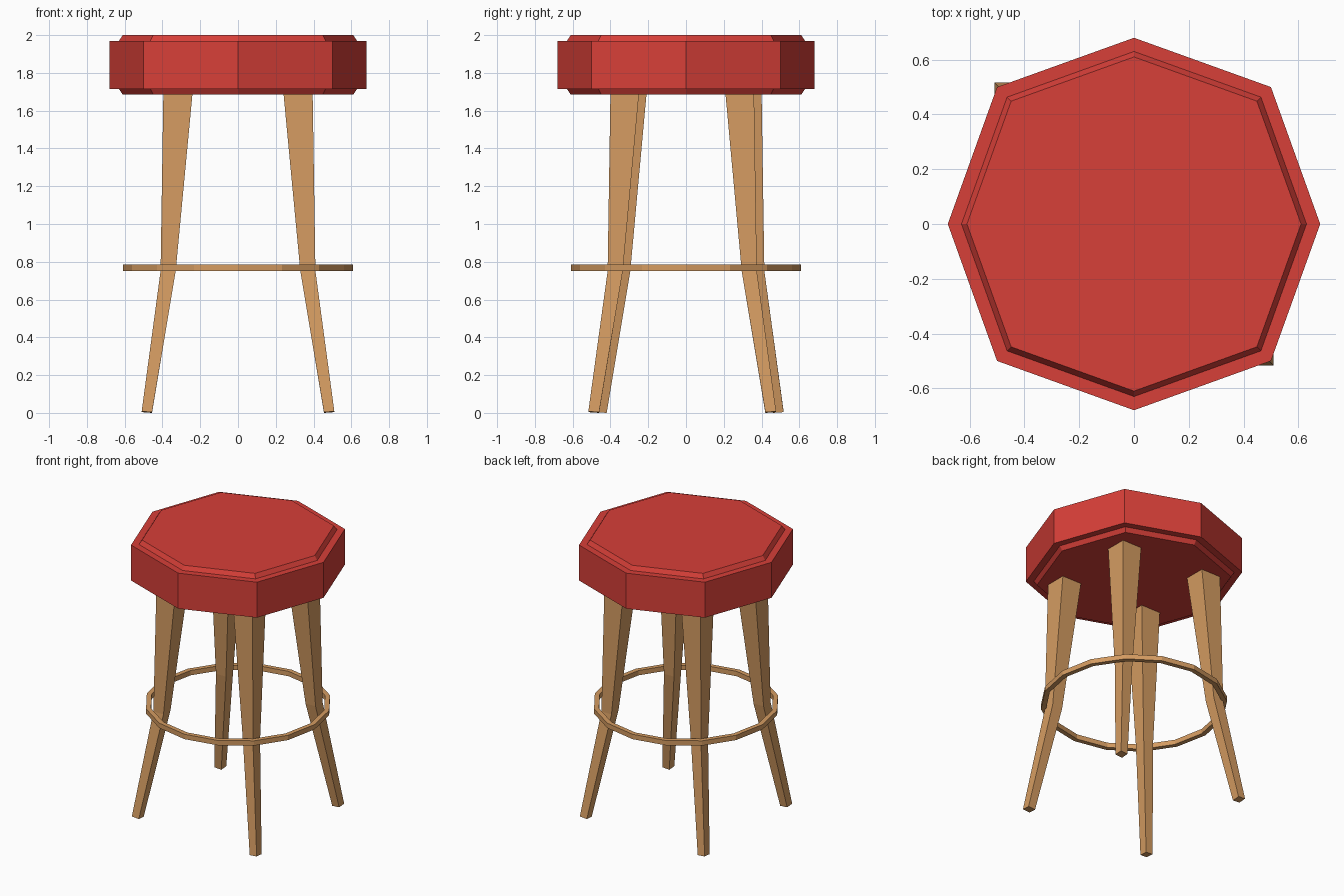
import bpy
from math import cos, sin, pi

if "Cube" in bpy.data.objects:
    bpy.data.objects.remove(bpy.data.objects["Cube"])


def material(name, color):
    m = bpy.data.materials.new(name)
    m.diffuse_color = (*color, 1)
    m.use_nodes = True
    m.node_tree.nodes["Principled BSDF"].inputs["Base Color"].default_value = m.diffuse_color
    return m


RED = material("red_leather", (0.68, 0.05, 0.04))
WOOD = material("wood", (0.66, 0.33, 0.12))


def add_mesh(name, verts, faces, mat):
    me = bpy.data.meshes.new(name)
    me.from_pydata(verts, [], faces)
    me.materials.append(mat)
    ob = bpy.data.objects.new(name, me)
    bpy.context.collection.objects.link(ob)
    return ob


def loft(name, rings, mat, closed=False):
    """Skin stacked rings; cap the ends, or join last ring to first."""
    n, k = len(rings[0]), len(rings)
    verts = [v for r in rings for v in r]
    faces = []
    for i in range(k if closed else k - 1):
        a, b = i * n, (i + 1) % k * n
        faces += [(a + j, a + (j + 1) % n, b + (j + 1) % n, b + j) for j in range(n)]
    if not closed:
        faces += [tuple(reversed(range(n))), tuple(range((k - 1) * n, k * n))]
    return add_mesh(name, verts, faces, mat)


def octagon(r, z):
    # Diagonal corners sit slightly further out than the axis corners
    return [(r * (1.04 if i % 2 else 1) * cos(i * pi / 4),
             r * (1.04 if i % 2 else 1) * sin(i * pi / 4), z) for i in range(8)]


def circle(r, z, n=16):
    return [(r * cos(2 * pi * i / n), r * sin(2 * pi * i / n), z) for i in range(n)]


# Padded octagonal seat with raised top and bottom panels
loft("seat", [octagon(r, z) for r, z in (
    (0.61, 1.685), (0.63, 1.715), (0.68, 1.715),
    (0.68, 1.97), (0.63, 1.97), (0.61, 2.0))], RED)

# Foot ring
loft("foot_ring", [circle(r, z) for r, z in (
    (0.575, 0.75), (0.608, 0.75), (0.608, 0.785), (0.575, 0.785))], WOOD, closed=True)

# Splayed legs: (z, x inner, x outer, y inner, y outer), bent at the foot ring
LEG = [(0.0, 0.455, 0.51, 0.46, 0.517),
       (0.75, 0.33, 0.41, 0.335, 0.415),
       (1.70, 0.24, 0.395, 0.248, 0.40)]
for name, sx, sy, shift in (("front_right_leg", 1, -1, 0), ("back_left_leg", -1, 1, 0),
                            ("front_left_leg", -1, -1, 0.04), ("back_right_leg", 1, 1, 0.04)):
    rings = []
    for i, (z, x0, x1, y0, y1) in enumerate(LEG):
        y0, y1 = y0 - shift, y1 - shift
        lift = 0.008 if i == 0 else 0  # sole tilts with the splay
        ring = [(sx * x0, sy * y0, z), (sx * x1, sy * y0, z + lift / 2),
                (sx * x1, sy * y1, z + lift), (sx * x0, sy * y1, z + lift / 2)]
        rings.append(ring if sx * sy > 0 else ring[::-1])
    loft(name, rings, WOOD)
